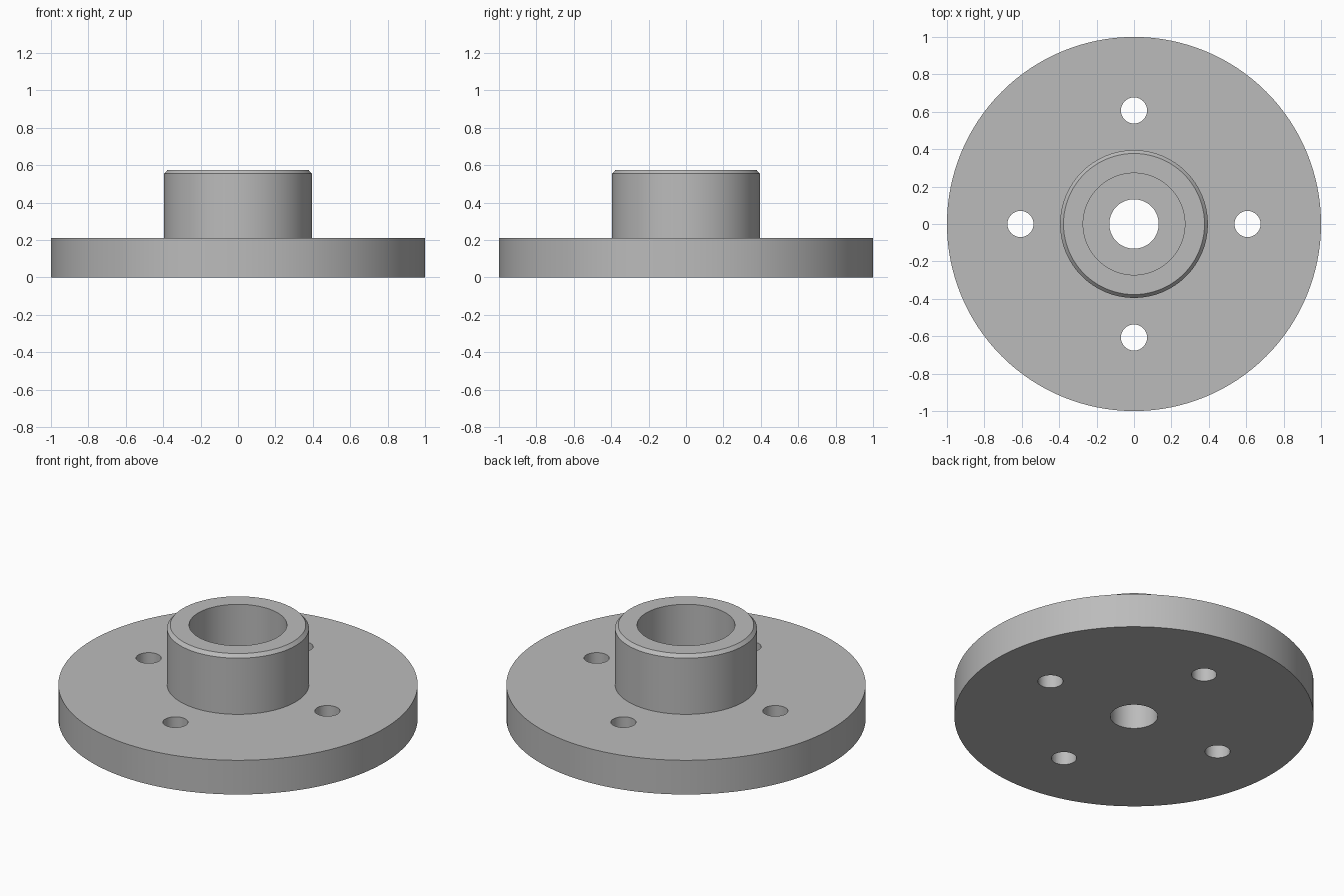
import bpy, bmesh, math
from mathutils import Matrix

cube = bpy.data.objects.get("Cube")
if cube:
    bpy.data.objects.remove(cube, do_unlink=True)

SEGMENTS = 128
BOLT_CIRCLE = 0.607
BOLT_RADIUS = 0.07

# Single grey metal
metal = bpy.data.materials.new("grey_metal")
metal.use_nodes = True
colour = (0.5, 0.5, 0.5, 1)
metal.diffuse_color = colour
metal.node_tree.nodes["Principled BSDF"].inputs["Base Color"].default_value = colour


def add_object(name, bm):
    mesh = bpy.data.meshes.new(name)
    bmesh.ops.recalc_face_normals(bm, faces=bm.faces)
    bm.to_mesh(mesh)
    bm.free()
    mesh.materials.append(metal)
    obj = bpy.data.objects.new(name, mesh)
    bpy.context.collection.objects.link(obj)
    return obj


def revolve(name, profile):
    """Closed ring from (radius, height) points."""
    bm = bmesh.new()
    verts = [bm.verts.new((r, 0, z)) for r, z in profile]
    edges = [bm.edges.new((v, verts[i - 1])) for i, v in enumerate(verts)]
    bmesh.ops.spin(bm, geom=verts + edges, cent=(0, 0, 0), axis=(0, 0, 1),
                   angle=math.tau, steps=SEGMENTS, use_merge=True)
    bmesh.ops.remove_doubles(bm, verts=bm.verts, dist=1e-5)
    return add_object(name, bm)


# Flange plate, chamfered hub and stepped bore in one profile
flange = revolve("flanged_hub", [
    (0.132, 0), (1, 0), (1, 0.21), (0.395, 0.21), (0.395, 0.555),
    (0.377, 0.575), (0.272, 0.575), (0.272, 0.21), (0.132, 0.21)])

# Four bolt holes through the plate
bm = bmesh.new()
for i in range(4):
    place = (Matrix.Rotation(i * math.pi / 2, 4, "Z")
             @ Matrix.Translation((BOLT_CIRCLE, 0, 0.1)))
    bmesh.ops.create_cone(bm, cap_ends=True, segments=48, radius1=BOLT_RADIUS,
                          radius2=BOLT_RADIUS, depth=0.5, matrix=place)
cutter = add_object("bolt_hole_cutter", bm)

cut = flange.modifiers.new("bolt_holes", "BOOLEAN")
cut.operation = "DIFFERENCE"
cut.solver = "EXACT"
cut.object = cutter

bpy.context.view_layer.objects.active = flange
flange.select_set(True)
bpy.ops.object.modifier_apply(modifier=cut.name)
bpy.data.objects.remove(cutter, do_unlink=True)

# Smooth round walls, crisp rims
bpy.ops.object.shade_smooth_by_angle(angle=math.radians(30))
